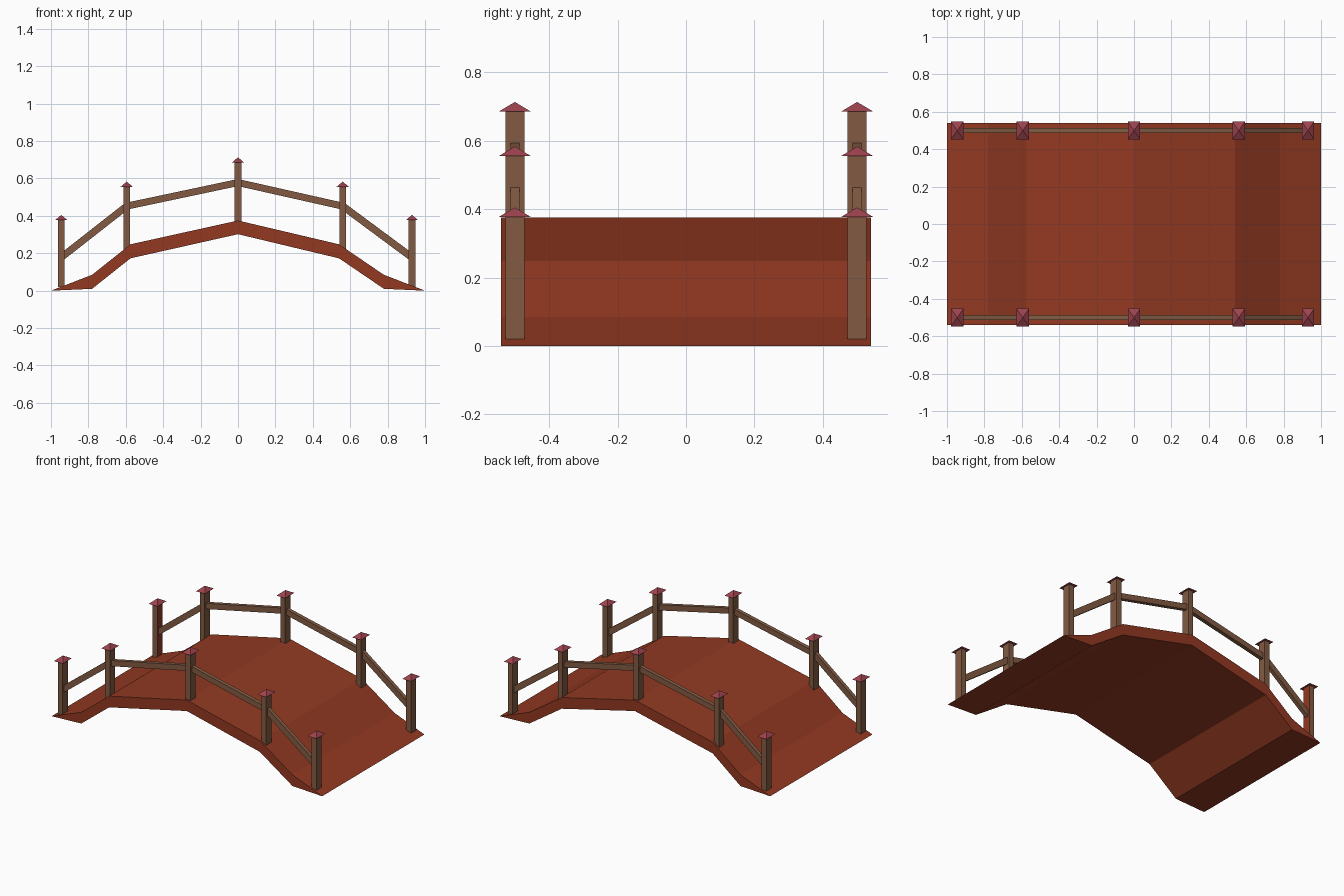
import bpy, bmesh
from mathutils import Matrix

if "Cube" in bpy.data.objects:
    bpy.data.objects.remove(bpy.data.objects["Cube"])


def material(name, color):
    m = bpy.data.materials.new(name)
    m.diffuse_color = (*color, 1)
    m.use_nodes = True
    m.node_tree.nodes["Principled BSDF"].inputs["Base Color"].default_value = m.diffuse_color
    return m


DECK = material("deck_red", (0.29, 0.041, 0.016))
WOOD = material("wood", (0.225, 0.105, 0.056))
CAP = material("cap_red", (0.34, 0.056, 0.075))


def add_object(name, bm, mat):
    bmesh.ops.recalc_face_normals(bm, faces=bm.faces)
    mesh = bpy.data.meshes.new(name)
    bm.to_mesh(mesh)
    bm.free()
    mesh.materials.append(mat)
    ob = bpy.data.objects.new(name, mesh)
    bpy.context.collection.objects.link(ob)
    return ob


def extrude_strip(name, top, bottom, y0, y1, mat):
    """Solid between an upper and a lower xz line, spanning y0..y1."""
    bm = bmesh.new()
    outline = top + bottom[::-1]
    face = bm.faces.new([bm.verts.new((x, y0, z)) for x, z in outline])
    out = bmesh.ops.extrude_face_region(bm, geom=[face])
    verts = [v for v in out["geom"] if isinstance(v, bmesh.types.BMVert)]
    bmesh.ops.translate(bm, verts=verts, vec=(0, y1 - y0, 0))
    return add_object(name, bm, mat)


# Arched deck
deck_top = [(-1, 0), (-0.78, 0.085), (-0.575, 0.248), (0, 0.375),
            (0.54, 0.248), (0.78, 0.085), (1, 0)]
deck_bottom = [(-0.78, 0.01), (-0.575, 0.173), (0, 0.302),
               (0.54, 0.173), (0.78, 0.01)]
extrude_strip("deck", deck_top, deck_bottom, -0.54, 0.54, DECK)

# Posts with pyramid caps: x, bottom z, cap base z
posts = [(-0.945, 0.02, 0.377), (-0.595, 0.19, 0.555), (0, 0.34, 0.685),
         (0.56, 0.19, 0.555), (0.93, 0.02, 0.377)]
# Rail joints: x, centre z
rail = [(-0.945, 0.178), (-0.595, 0.452), (0, 0.578), (0.56, 0.452), (0.93, 0.178)]

for side, y in (("front", -0.5), ("back", 0.5)):
    for i, (x, z0, z1) in enumerate(posts):
        bm = bmesh.new()
        bmesh.ops.create_cube(bm, size=1, matrix=Matrix.Translation((x, y, (z0 + z1) / 2))
                              @ Matrix.Diagonal((0.036, 0.055, z1 - z0, 1)))
        post = add_object(f"{side}_post_{i}", bm, WOOD)
        if side == "back" and i == 0:  # one painted post face
            post.data.materials.append(DECK)
            for p in post.data.polygons:
                if p.normal.x > 0.9:
                    p.material_index = 1

        bm = bmesh.new()
        base = [bm.verts.new((x + sx * 0.033, y + sy * 0.047, z1))
                for sx, sy in ((-1, -1), (1, -1), (1, 1), (-1, 1))]
        tip = bm.verts.new((x, y, z1 + 0.028))
        bm.faces.new(base)
        for k in range(4):
            bm.faces.new((base[k], base[(k + 1) % 4], tip))
        add_object(f"{side}_post_cap_{i}", bm, CAP)

    # Handrail segments between posts
    for i, ((xa, za), (xb, zb)) in enumerate(zip(rail, rail[1:])):
        h = 0.024 if i in (0, 3) else 0.019
        extrude_strip(f"{side}_rail_{i}", [(xa, za + h), (xb, zb + h)],
                      [(xa, za - h), (xb, zb - h)], y - 0.013, y + 0.013, WOOD)
